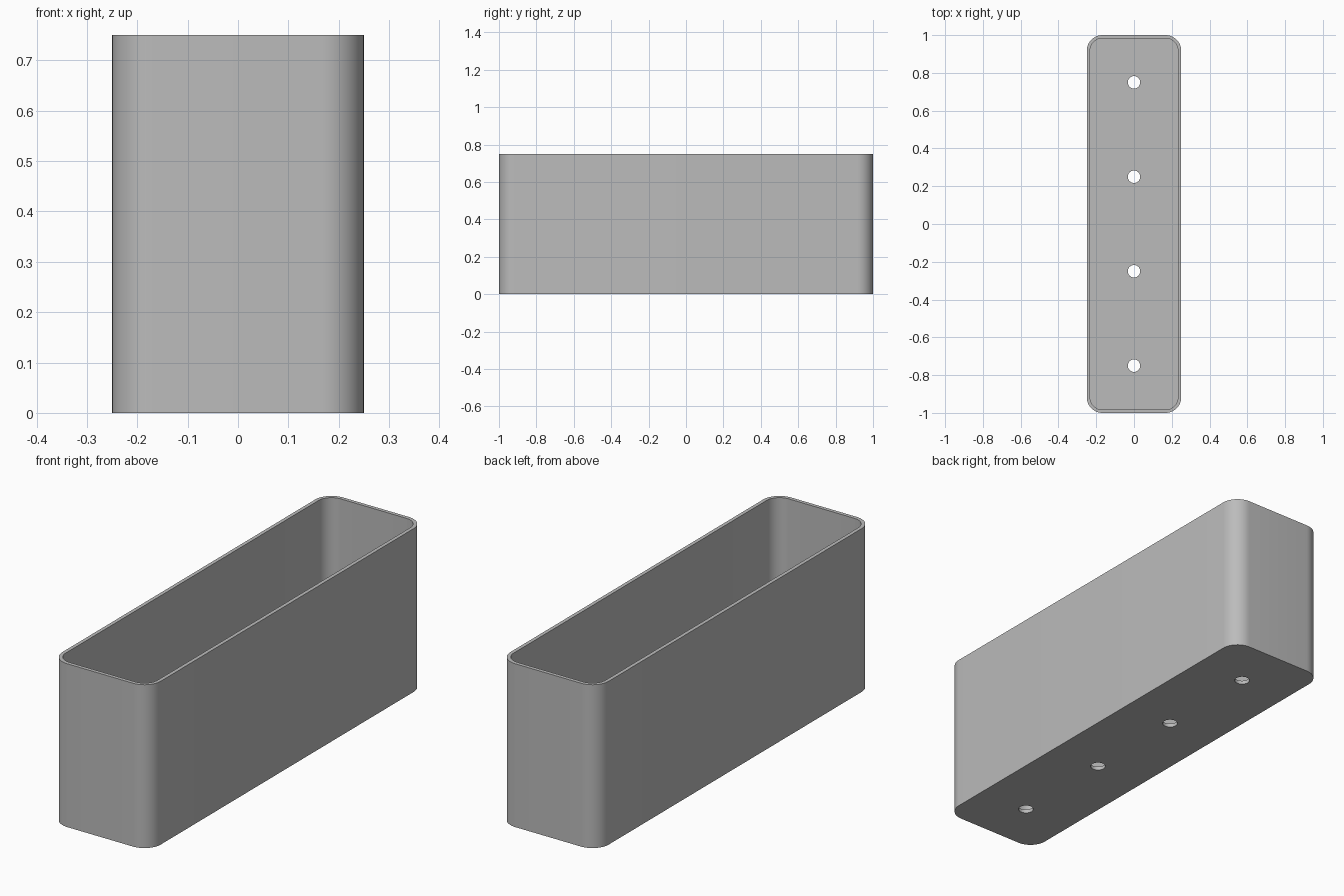
import bpy, bmesh
from math import cos, sin, pi

cube = bpy.data.objects.get("Cube")
if cube:
    bpy.data.objects.remove(cube, do_unlink=True)

WIDTH, LENGTH, HEIGHT = 0.5, 2.0, 0.75
WALL, FLOOR = 0.017, 0.017
CORNER, HOLE = 0.083, 0.033

grey = bpy.data.materials.new("plain grey")
grey.use_nodes = True
colour = (0.5, 0.5, 0.5, 1)
grey.diffuse_color = colour
grey.node_tree.nodes["Principled BSDF"].inputs["Base Color"].default_value = colour


def prism(name, outline, z0, z1):
    """Extrude a closed outline upwards from z0 to z1."""
    bm = bmesh.new()
    base = bm.faces.new([bm.verts.new((x, y, z0)) for x, y in outline])
    top = bmesh.ops.extrude_face_region(bm, geom=[base])["geom"]
    verts = [v for v in top if isinstance(v, bmesh.types.BMVert)]
    bmesh.ops.translate(bm, vec=(0, 0, z1 - z0), verts=verts)
    bmesh.ops.recalc_face_normals(bm, faces=bm.faces)
    mesh = bpy.data.meshes.new(name)
    bm.to_mesh(mesh)
    bm.free()
    mesh.materials.append(grey)
    obj = bpy.data.objects.new(name, mesh)
    bpy.context.collection.objects.link(obj)
    return obj


def rounded_rectangle(width, length, radius, steps=12):
    points = []
    for quarter, (sx, sy) in enumerate([(1, 1), (-1, 1), (-1, -1), (1, -1)]):
        for i in range(steps + 1):
            a = (quarter + i / steps) * pi / 2
            points.append((sx * (width / 2 - radius) + radius * cos(a),
                           sy * (length / 2 - radius) + radius * sin(a)))
    return points


def circle(y, radius, steps=32):
    return [(radius * cos(2 * pi * i / steps), y + radius * sin(2 * pi * i / steps))
            for i in range(steps)]


# Outer body
planter = prism("planter_box", rounded_rectangle(WIDTH, LENGTH, CORNER), 0, HEIGHT)

# Cutters for the open cavity and the drainage holes in the floor
cutters = [prism("cavity_cutter",
                 rounded_rectangle(WIDTH - 2 * WALL, LENGTH - 2 * WALL, CORNER - WALL),
                 FLOOR, HEIGHT + 0.1)]
for y in (-0.75, -0.25, 0.25, 0.75):
    cutters.append(prism("drain_hole_cutter", circle(y, HOLE), -0.1, FLOOR + 0.1))

bpy.ops.object.select_all(action="DESELECT")
planter.select_set(True)
bpy.context.view_layer.objects.active = planter
for cutter in cutters:
    cutter.hide_render = True
    cut = planter.modifiers.new("cut", "BOOLEAN")
    cut.operation = "DIFFERENCE"
    cut.solver = "EXACT"
    cut.object = cutter
    bpy.ops.object.modifier_apply(modifier=cut.name)
    bpy.data.objects.remove(cutter, do_unlink=True)

# Smooth corners with crisp rims
bpy.ops.object.shade_smooth_by_angle(angle=pi / 6)
